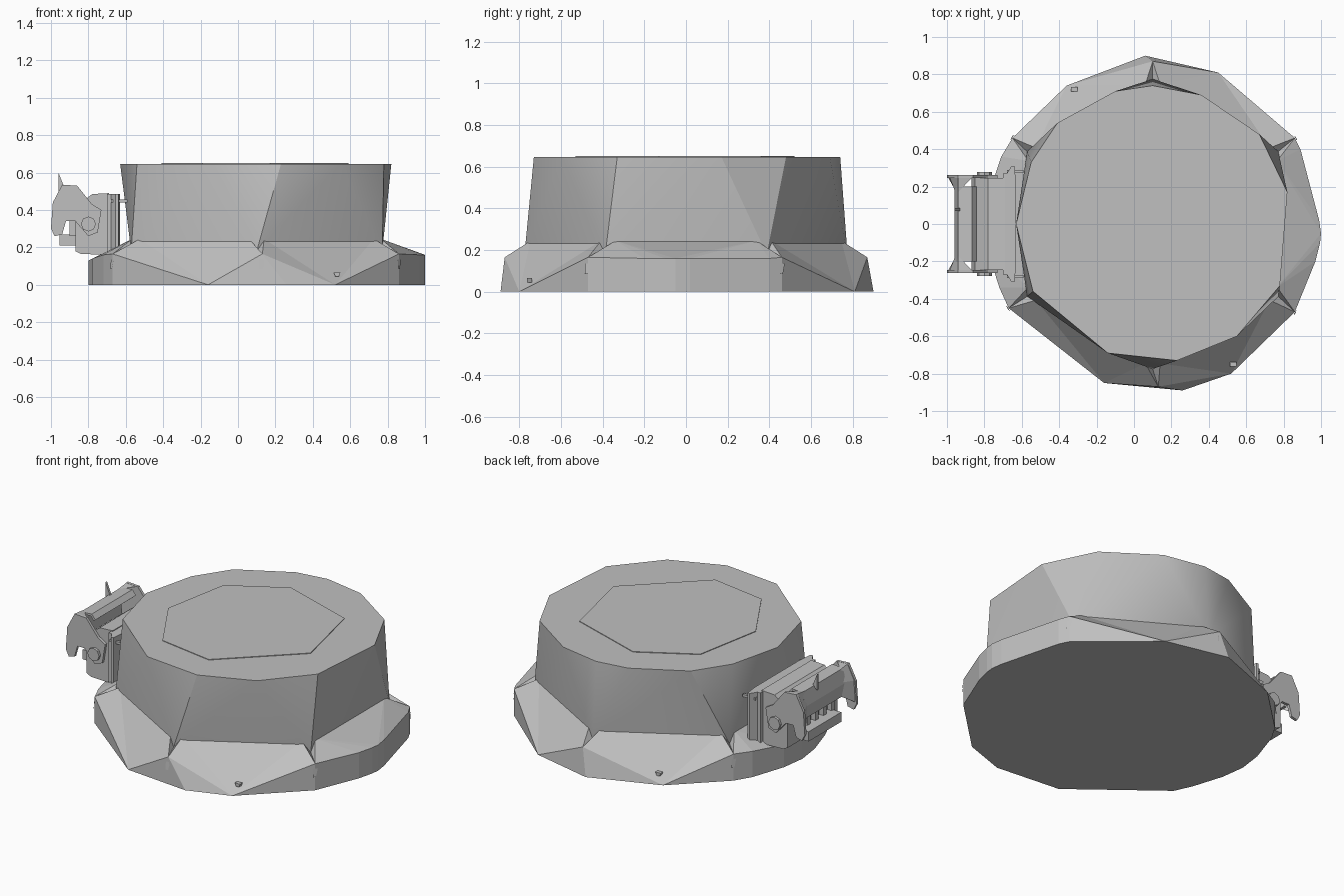
import bpy, bmesh, math
from mathutils import Vector

if "Cube" in bpy.data.objects:
    bpy.data.objects.remove(bpy.data.objects["Cube"], do_unlink=True)

grey = bpy.data.materials.new("plain grey")
grey.use_nodes = True
COL = (0.53, 0.53, 0.53, 1)
grey.diffuse_color = COL
grey.node_tree.nodes["Principled BSDF"].inputs["Base Color"].default_value = COL

CX = 0.10  # drum axis


def make(name, bm, smooth=None):
    bmesh.ops.remove_doubles(bm, verts=bm.verts, dist=1e-4)
    bmesh.ops.recalc_face_normals(bm, faces=bm.faces)
    me = bpy.data.meshes.new(name)
    bm.to_mesh(me)
    bm.free()
    me.materials.append(grey)
    ob = bpy.data.objects.new(name, me)
    bpy.context.collection.objects.link(ob)
    if smooth:
        bpy.ops.object.select_all(action='DESELECT')
        ob.select_set(True)
        bpy.context.view_layer.objects.active = ob
        bpy.ops.object.shade_smooth_by_angle(angle=math.radians(smooth))
    return ob


def face(bm, *pts):
    """Face from points, dropping repeated corners."""
    out = []
    for p in pts:
        p = Vector(p)
        if all((p - q).length > 1e-4 for q in out):
            out.append(p)
    if len(out) > 2:
        bm.faces.new([bm.verts.new(p) for p in out])


def prism(name, pts, axis, a, b):
    """Extrude a 2D outline along y (x,z outline) or z (x,y outline)."""
    put = (lambda p, t: (p[0], t, p[1])) if axis == 'y' else (lambda p, t: (p[0], p[1], t))
    bm = bmesh.new()
    face(bm, *[put(p, a) for p in pts])
    face(bm, *[put(p, b) for p in pts])
    for p, q in zip(pts, pts[1:] + pts[:1]):
        face(bm, put(p, a), put(q, a), put(q, b), put(p, b))
    return make(name, bm)


def box(name, x0, x1, y0, y1, z0, z1):
    return prism(name, [(x0, z0), (x1, z0), (x1, z1), (x0, z1)], 'y', y0, y1)


def polar(r, deg, z):
    a = math.radians(deg)
    return Vector((CX + r * math.cos(a), r * math.sin(a), z))


# drum: many-sided top tapering to a six-sided foot
top = [(.82, .17), (.67, .48), (.36, .69), (.10, .74), (-.10, .71), (-.41, .54), (-.55, .33),
       (-.63, 0), (-.54, -.36), (-.14, -.69), (.23, -.73), (.55, -.60), (.78, -.33)]
TOP_Z = 0.647
foot = [polar(.775, 30 + 60 * k, .18) for k in range(6)]


def nearest_foot(p):
    ang = math.degrees(math.atan2(p[1], p[0] - CX)) % 360
    return foot[int(ang // 60) % 6]


bm = bmesh.new()
for p, q in zip(top, top[1:] + top[:1]):
    P, Q = (*p, TOP_Z), (*q, TOP_Z)
    a, b = nearest_foot(p), nearest_foot(q)
    face(bm, P, Q, a)
    face(bm, Q, b, a)
face(bm, *[(*p, TOP_Z) for p in top])
face(bm, *foot)
make("drum", bm, 28)

# shallow plate on the drum top
prism("top_plate", [(.0, .52), (.48, .36), (.59, -.13), (.17, -.53), (-.19, -.47),
                    (-.41, -.10), (-.33, .33)], 'z', .642, .651)

# skirt: six sloping panels meeting at notches; rim points are x, y, height
notch = [(.86, .46, .165), (.10, .87, .165), (-.65, .46, .165),
         (-.67, -.45, .165), (.13, -.87, .165), (.86, -.47, .165)]
rim = [[(.45, .81, 0)], [(-.36, .74, 0)],
       [(-.71, .36, .16), (-.78, .15, .14), (-.80, 0, .13), (-.78, -.15, .14), (-.72, -.34, .16)],
       [(-.16, -.85, 0)], [(.52, -.80, 0)],
       [(.97, -.20, .16), (.995, -.10, .16), (1.0, -.05, .16), (.99, .02, .16), (.89, .40, .16)]]
ground = {1: (.06, .90, 0), 4: (.26, -.89, 0)}  # notch points that flare at the floor

bm = bmesh.new()
outline = []
for k in range(6):
    a_deg, b_deg = 30 + 60 * k, 90 + 60 * k
    P, Q = polar(.768, a_deg, .245), polar(.768, b_deg, .245)
    A, B = P.lerp(Q, .06), P.lerp(Q, .94)
    edge = [notch[k - 6 if k == 0 else k]] + rim[k] + [notch[(k + 1) % 6]]
    if k == 5:  # the rim of this side runs counter-clockwise from the front
        edge = [notch[5]] + rim[5] + [notch[0]]
    mid = len(edge) // 2
    for i in range(len(edge) - 1):
        face(bm, edge[i], edge[i + 1], A if i < mid else B)
    face(bm, A, B, edge[mid])
    # pocket sides between neighbouring panels
    face(bm, A, notch[k], foot[k])
    face(bm, B, notch[(k + 1) % 6], foot[(k + 1) % 6])
    # wall under the rim
    low = [(p[0], p[1], 0) for p in edge]
    low[0] = ground.get(k, low[0])
    low[-1] = ground.get((k + 1) % 6, low[-1])
    for i in range(len(edge) - 1):
        face(bm, edge[i], low[i], edge[i + 1])
        face(bm, edge[i + 1], low[i], low[i + 1])
    outline += low[:-1]
face(bm, *outline)
make("skirt", bm)

# small slanted tabs at the notches and studs low on two panels
for k in range(6):
    n = Vector(notch[k])
    out = Vector((n.x - CX, n.y, 0)).normalized()
    side = Vector((-out.y, out.x, 0))
    bm = bmesh.new()
    a, b = n + out * .002 - Vector((0, 0, .03)), n + out * .006 - Vector((0, 0, .08))
    face(bm, a - side * .015, a + side * .015, b + side * .002, b - side * .015)
    make(f"notch_tab_{k + 1}", bm)
for i, (x, y) in enumerate([(.53, -.75), (-.32, .72)]):
    prism(f"stud_{i + 1}", [(x - .018, .065), (x - .01, .045), (x + .01, .045), (x + .018, .065)],
          'y', y - .012, y + .012)

# side connector: mounting plate and main body
prism("mount_plate", [(-.70, -.27), (-.68, -.27), (-.655, -.31), (-.64, -.31), (-.63, -.22),
                      (-.63, .22), (-.64, .31), (-.655, .31), (-.68, .27), (-.70, .27)],
      'z', .165, .485)
prism("connector_body", [(-.87, .18), (-.84, .165), (-.69, .16), (-.69, .49), (-.78, .485),
                         (-.85, .43), (-.87, .36)], 'y', -.245, .245)
box("connector_socket", -.955, -.86, -.16, .16, .21, .27)
for i in range(5):
    y = -.16 + .08 * i
    box(f"contact_rib_{i + 1}", -.90, -.855, y - .015, y + .015, .26, .38)

# hinged cover curling over the connector, with flared cheeks
section = [(-.84, .50), (-.865, .53), (-.94, .525), (-.96, .44), (-.95, .36)]
bm = bmesh.new()
for p, q in zip(section, section[1:]):
    face(bm, *[(p[0], -.2, p[1]), (p[0], .2, p[1]), (q[0], .2, q[1]), (q[0], -.2, q[1])])
cover = make("cover", bm)
sol = cover.modifiers.new("thickness", 'SOLIDIFY')
sol.thickness = .015
prism("cover_fin", [(-.96, .60), (-.93, .525), (-.96, .50)], 'y', .07, .085)
cheek = [(-.94, .535), (-.86, .53), (-.78, .43), (-.73, .40), (-.75, .28), (-.80, .26),
         (-.87, .34), (-.92, .34), (-.94, .27), (-.98, .26), (-1.0, .30), (-.99, .44)]
for s, nm in ((1, "back"), (-1, "front")):
    prism(f"cheek_{nm}", cheek, 'y', s * .245, s * .262)
    # flared corner joining cover and cheek
    bm = bmesh.new()
    face(bm, (-.94, s * .255, .535), (-.94, s * .17, .525), (-.86, s * .255, .53))
    face(bm, (-.94, s * .255, .535), (-.99, s * .26, .44), (-.955, s * .17, .45),
         (-.94, s * .17, .525))
    face(bm, (-.99, s * .26, .44), (-1.0, s * .26, .30), (-.95, s * .17, .36),
         (-.955, s * .17, .45))
    make(f"cover_flare_{nm}", bm)
    # hinge pin and arm
    pin = [(-.80 + .04 * math.cos(t * math.pi / 4), .325 + .04 * math.sin(t * math.pi / 4))
           for t in range(8)]
    prism(f"hinge_pin_{nm}", pin, 'y', s * .24, s * .278)
    box(f"latch_arm_{nm}", -.68, -.59, s * .28 - .008, s * .28 + .008, .44, .455)
